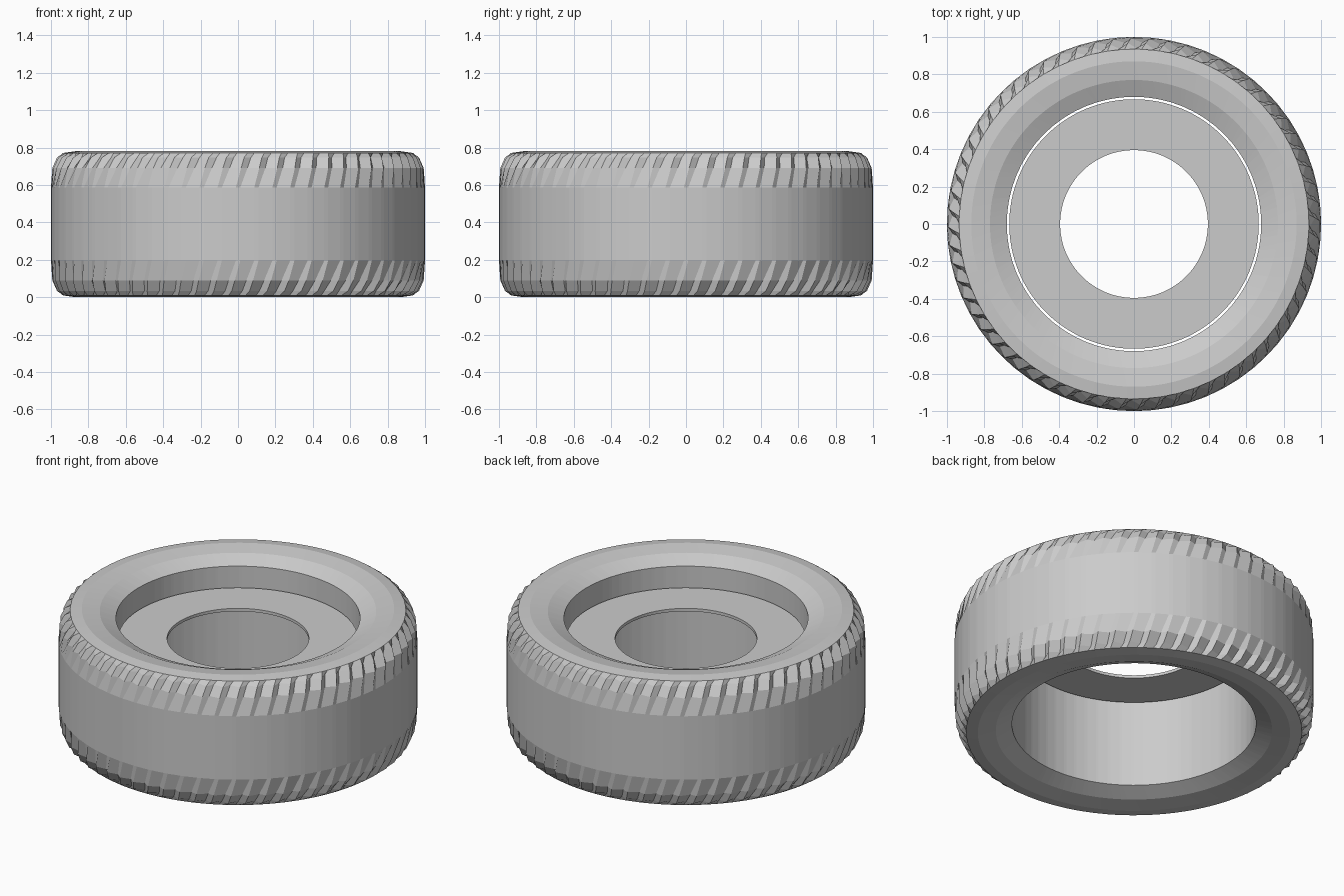
import bpy, bmesh, math
from mathutils import Matrix

cube = bpy.data.objects.get("Cube")
if cube:
    bpy.data.objects.remove(cube, do_unlink=True)

TEETH = 64
MID = 0.39  # half the tyre width

grey = bpy.data.materials.new("plain grey")
grey.use_nodes = True
colour = (0.6, 0.6, 0.6, 1)
grey.diffuse_color = colour
grey.node_tree.nodes["Principled BSDF"].inputs["Base Color"].default_value = colour


def finish(bm, name):
    bmesh.ops.remove_doubles(bm, verts=bm.verts[:], dist=1e-4)
    bmesh.ops.recalc_face_normals(bm, faces=bm.faces[:])
    mesh = bpy.data.meshes.new(name)
    bm.to_mesh(mesh)
    bm.free()
    mesh.materials.append(grey)
    obj = bpy.data.objects.new(name, mesh)
    bpy.context.collection.objects.link(obj)
    obj.location.z = MID
    return obj


def bridge(bm, rings):
    for a, b in zip(rings, rings[1:]):
        for i in range(len(a)):
            j = (i + 1) % len(a)
            bm.faces.new((a[i], a[j], b[j], b[i]))


# Tyre half profile: radius, height, groove depth, twist, half width of step
profile = [
    (1.0, 0.0, 0, 0, 0.12),
    (1.0, 0.195, 0, 0, 0.12),
    (0.993, 0.30, 0.022, 0.35, 0.18),
    (0.968, 0.357, 0.032, 0.55, 0.2),
    (0.935, 0.381, 0, 0.75, 0.2),
    (0.87, 0.39, 0, 0.75, 0.2),
    (0.77, 0.375, 0, 0.4, 0.2),
    (0.68, 0.335, 0, 0, 0.12),
    (0.68, 0.0, 0, 0, 0.12),
]


def tyre_ring(bm, radius, height, depth, twist, half):
    ring = []
    for k in range(TEETH):
        for side in (-1, 1):
            a = (k + twist + side * half) * math.tau / TEETH
            r = radius - (depth if side > 0 else 0)
            ring.append(bm.verts.new((r * math.cos(a), r * math.sin(a), height)))
    return ring


# Tyre: upper half, then the same half turned over
bm = bmesh.new()
bridge(bm, [tyre_ring(bm, *row) for row in profile])
lower = bmesh.ops.duplicate(bm, geom=bm.verts[:] + bm.edges[:] + bm.faces[:])["geom"]
bmesh.ops.rotate(bm, verts=[v for v in lower if isinstance(v, bmesh.types.BMVert)],
                 cent=(0, 0, 0), matrix=Matrix.Rotation(math.pi, 3, 'X'))
finish(bm, "tyre")

# Hub plate: thin washer set inside the tyre with a narrow gap
bm = bmesh.new()
section = [(0.395, 0.19), (0.667, 0.19), (0.667, 0.208), (0.395, 0.208)]
rings = []
for r, z in section:
    rings.append([bm.verts.new((r * math.cos(i * math.tau / 128),
                                r * math.sin(i * math.tau / 128), z)) for i in range(128)])
bridge(bm, rings + rings[:1])
finish(bm, "hub_plate")
